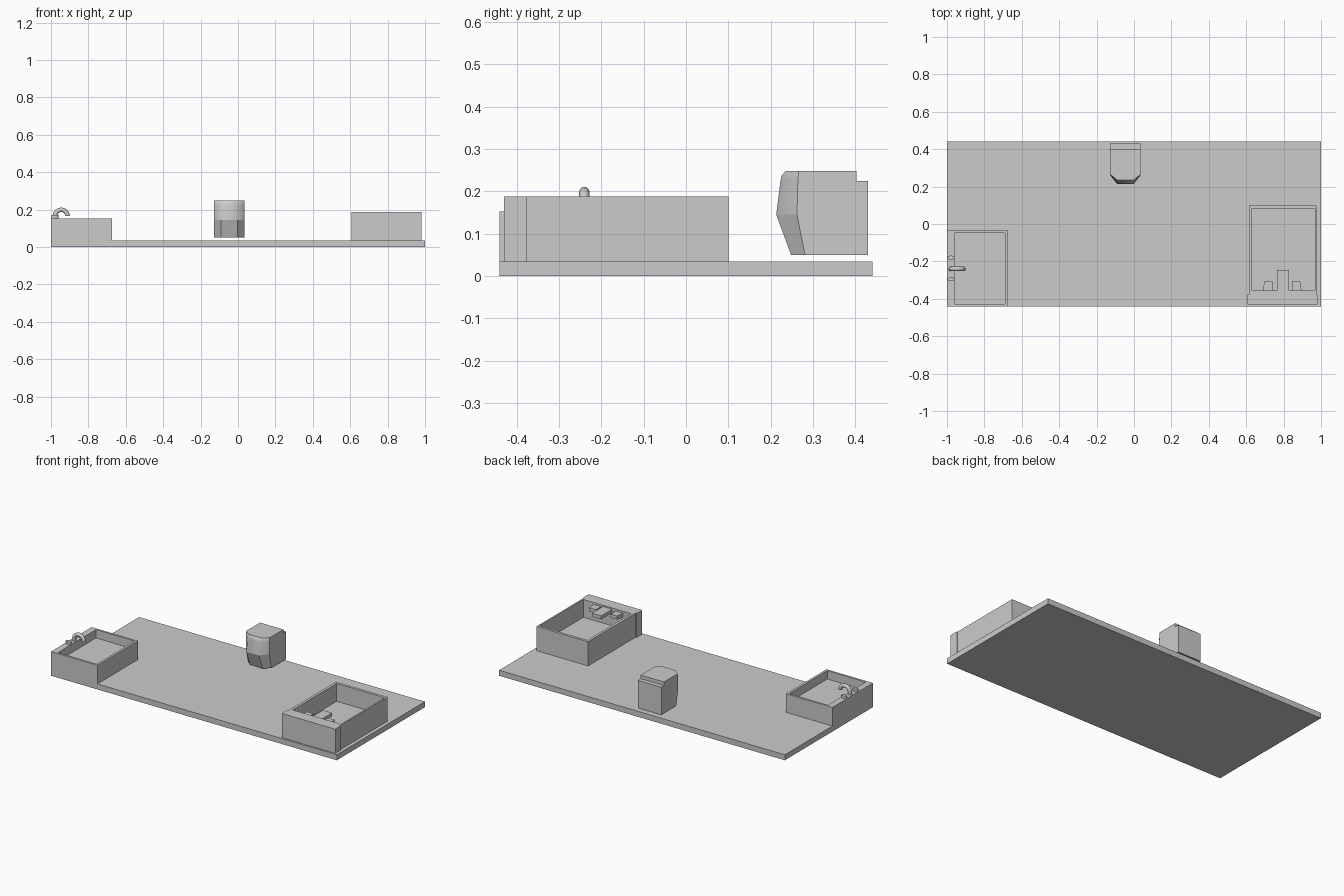
import bpy, bmesh, math

if "Cube" in bpy.data.objects:
    bpy.data.objects.remove(bpy.data.objects["Cube"])


def loft(name, rings):
    """Join equal-sized rings of points with quads and cap both ends."""
    bm = bmesh.new()
    rows = [[bm.verts.new(p) for p in r] for r in rings]
    n = len(rows[0])
    for a, b in zip(rows, rows[1:]):
        for i in range(n):
            j = (i + 1) % n
            bm.faces.new((a[i], a[j], b[j], b[i]))
    bm.faces.new(rows[0][::-1])
    bm.faces.new(rows[-1])
    bmesh.ops.recalc_face_normals(bm, faces=bm.faces)
    me = bpy.data.meshes.new(name)
    bm.to_mesh(me)
    bm.free()
    ob = bpy.data.objects.new(name, me)
    bpy.context.collection.objects.link(ob)
    return ob


def rect(x0, x1, y0, y1, z):
    return [(x0, y0, z), (x1, y0, z), (x1, y1, z), (x0, y1, z)]


def box(name, x0, x1, y0, y1, z0, z1):
    return loft(name, [rect(x0, x1, y0, y1, z0), rect(x0, x1, y0, y1, z1)])


def basin(name, outer, inner, z0, z1, floor):
    return loft(name, [rect(*outer, z0), rect(*outer, z1),
                       rect(*inner, z1), rect(*inner, floor)])


# Counter slab
box("counter_slab", -1, 1, -0.44, 0.44, 0, 0.035)

# Left sink with its deck
basin("sink", (-1, -0.675, -0.44, -0.035), (-0.96, -0.69, -0.427, -0.048),
      0.035, 0.153, 0.10)

# Arched faucet: a round tube swept along a hook in the xz plane
R, r, cx, cz = 0.034, 0.012, -0.945, 0.165
path = [(cx - R, 0.15, math.pi)]
for i in range(9):
    a = math.pi * (1 - i / 8)
    path.append((cx + R * math.cos(a), cz + R * math.sin(a), a))
rings = []
for x, z, a in path:
    ring = []
    for k in range(12):
        t = math.tau * k / 12
        d = r * math.cos(t)
        ring.append((x + d * math.cos(a), -0.24 + r * math.sin(t), z + d * math.sin(a)))
    rings.append(ring)
faucet = loft("faucet", rings)

# Faucet handles
smooth = [faucet]
for side, y in (("front", -0.295), ("back", -0.18)):
    smooth.append(loft(side + "_faucet_handle", [
        [(-0.979 + 0.019 * math.cos(math.tau * k / 12),
          y + 0.011 * math.sin(math.tau * k / 12), z) for k in range(12)]
        for z in (0.15, 0.17)]))

# Right tub and its thicker front panel
basin("tub", (0.615, 0.977, -0.376, 0.10), (0.632, 0.967, -0.355, 0.083),
      0.035, 0.188, 0.075)
box("tub_front_panel", 0.608, 0.982, -0.43, -0.376, 0.035, 0.188)

# Flat spout and flared knobs inside the tub
box("tub_spout", 0.765, 0.83, -0.358, -0.245, 0.158, 0.18)
for side, x, lean in (("left", 0.715, 0.004), ("right", 0.87, -0.004)):
    loft(side + "_tub_knob", [
        [(x - 0.026, -0.358, z), (x + 0.026, -0.358, z),
         (x + 0.022 + lean, -0.305, z), (x - 0.022 + lean, -0.305, z)]
        for z in (0.152, 0.175)])

# Dispenser: levels of (z, front y, shoulder y, back y)
levels = [(0.05, 0.248, 0.281, 0.43), (0.145, 0.213, 0.262, 0.43),
          (0.225, 0.223, 0.264, 0.43), (0.225, 0.223, 0.264, 0.402),
          (0.236, 0.225, 0.265, 0.402), (0.248, 0.235, 0.266, 0.402)]
dispenser = loft("dispenser", [
    [(-0.09, f, z), (-0.002, f, z), (0.036, s, z), (0.036, b, z),
     (-0.128, b, z), (-0.128, s, z)] for z, f, s, b in levels])
bm = bmesh.new()
bm.from_mesh(dispenser.data)
bmesh.ops.remove_doubles(bm, verts=bm.verts, dist=1e-5)
bm.normal_update()
# Soft shading only on the upper front
for f in bm.faces:
    c = f.calc_center_median()
    f.smooth = c.z > 0.146 and c.y < 0.26 and abs(f.normal.z) < 0.9
bm.to_mesh(dispenser.data)
bm.free()

# Smooth the round fittings
for ob in smooth:
    bpy.ops.object.select_all(action='DESELECT')
    ob.select_set(True)
    bpy.context.view_layer.objects.active = ob
    bpy.ops.object.shade_smooth_by_angle(angle=math.radians(40))
